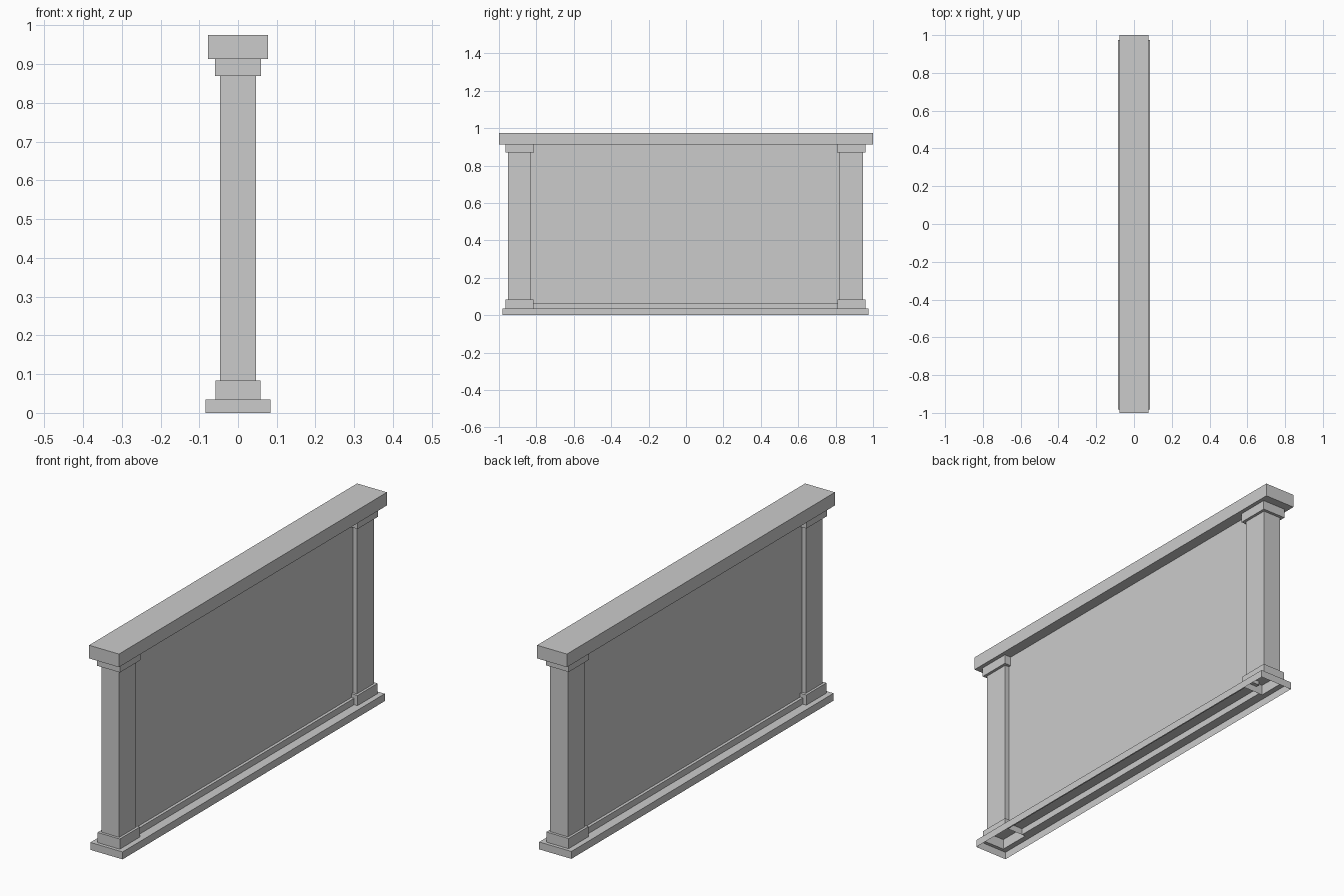
import bpy
import bmesh

if "Cube" in bpy.data.objects:
    bpy.data.objects.remove(bpy.data.objects["Cube"])

GREY = (0.6, 0.6, 0.6, 1)
stone = bpy.data.materials.new("light grey stone")
stone.use_nodes = True
stone.diffuse_color = GREY
stone.node_tree.nodes["Principled BSDF"].inputs["Base Color"].default_value = GREY


def finish(bm, name):
    mesh = bpy.data.meshes.new(name)
    bm.to_mesh(mesh)
    bm.free()
    mesh.materials.append(stone)
    obj = bpy.data.objects.new(name, mesh)
    bpy.context.collection.objects.link(obj)
    return obj


def block(name, half_x, y0, y1, z0, z1, open_bottom=False, open_top=False):
    """Box centred on x, optionally without its bottom or top face."""
    bm = bmesh.new()
    bmesh.ops.create_cube(bm, size=1)
    for v in bm.verts:
        v.co.x *= 2 * half_x
        v.co.y = y0 if v.co.y < 0 else y1
        v.co.z = z0 if v.co.z < 0 else z1
    bm.normal_update()
    doomed = [f for f in bm.faces
              if (open_bottom and f.normal.z < -0.5) or (open_top and f.normal.z > 0.5)]
    bmesh.ops.delete(bm, geom=doomed, context='FACES')
    return finish(bm, name)


SHIFT = -0.003                    # everything below the coping sits slightly forward
POST_Y = 0.887
PLINTH_X, PLINTH_Y, PLINTH_TOP = 0.084, 0.978, 0.035
BASE_X, BASE_HALF = 0.058, 0.075
SKIRT_X, SKIRT_TOP = 0.04, 0.065
INNER, OUTER = POST_Y - BASE_HALF, POST_Y + BASE_HALF

# Coping along the top
block("coping", 0.078, -1, 1, 0.913, 0.975)

# Wall panel and the stepped skirt beneath it
block("wall_panel", 0.026, SHIFT - 0.83, SHIFT + 0.83, SKIRT_TOP, 0.913)
block("skirt", SKIRT_X, SHIFT - INNER, SHIFT + INNER, PLINTH_TOP, SKIRT_TOP, open_bottom=True)

# Posts with a base and a capital at each end
for side, label in ((-1, "front"), (1, "back")):
    y = side * POST_Y + SHIFT
    block(label + "_post", 0.0465, y - 0.0625, y + 0.0625, 0.083, 0.87)
    block(label + "_post_base", BASE_X, y - BASE_HALF, y + BASE_HALF,
          PLINTH_TOP, 0.083, open_bottom=True)
    block(label + "_capital", 0.0595, y - 0.076, y + 0.076, 0.87, 0.913)

# Hollow plinth: outer walls, and a top ledge cut out under the bases and skirt
block("plinth_walls", PLINTH_X, SHIFT - PLINTH_Y, SHIFT + PLINTH_Y, 0, PLINTH_TOP,
      open_bottom=True, open_top=True)
xs = [-PLINTH_X, -BASE_X, -SKIRT_X, SKIRT_X, BASE_X, PLINTH_X]
ys = [-PLINTH_Y, -OUTER, -INNER, INNER, OUTER, PLINTH_Y]
bm = bmesh.new()
grid = [[bm.verts.new((x, y + SHIFT, PLINTH_TOP)) for y in ys] for x in xs]
for i in range(5):
    for j in range(5):
        under_base = j in (1, 3) and 1 <= i <= 3
        under_skirt = j == 2 and i == 2
        if not (under_base or under_skirt):
            bm.faces.new((grid[i][j], grid[i + 1][j], grid[i + 1][j + 1], grid[i][j + 1]))
finish(bm, "plinth_ledge")
